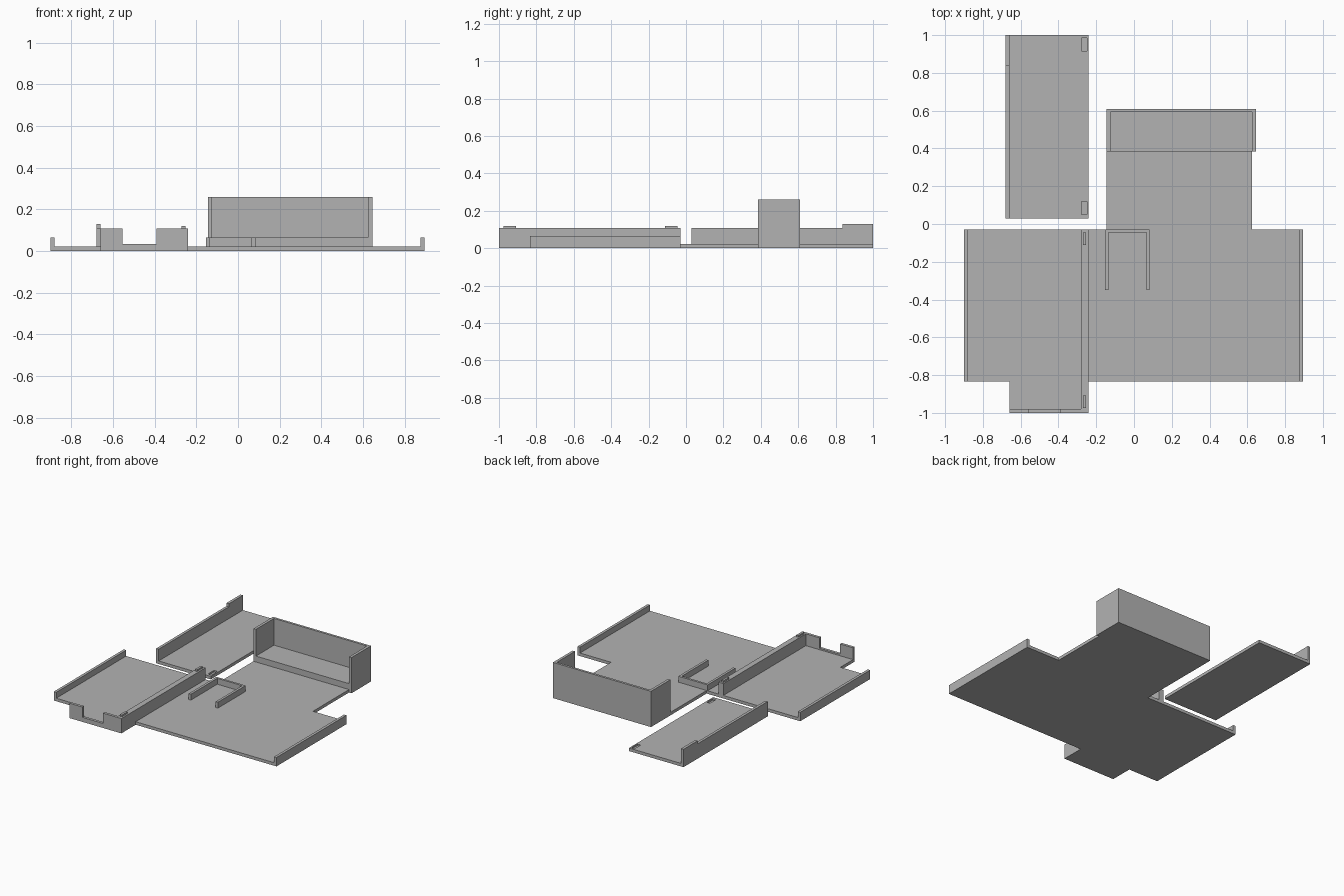
import bpy
import bmesh

if "Cube" in bpy.data.objects:
    bpy.data.objects.remove(bpy.data.objects["Cube"], do_unlink=True)

grey = bpy.data.materials.new("plain grey")
grey.use_nodes = True
colour = (0.45, 0.45, 0.45, 1)
grey.diffuse_color = colour
grey.node_tree.nodes["Principled BSDF"].inputs["Base Color"].default_value = colour

FLOOR = 0.022   # plate thickness
WALL = 0.02     # thin wall thickness
LOW, HIGH = 0.065, 0.108


def prism(name, outline, axis, start, end):
    """Extrude a 2D outline along z, y or x."""
    place = {"x": lambda a, b: (start, a, b),
             "y": lambda a, b: (a, start, b),
             "z": lambda a, b: (a, b, start)}[axis]
    bm = bmesh.new()
    face = bm.faces.new([bm.verts.new(place(a, b)) for a, b in outline])
    grown = bmesh.ops.extrude_face_region(bm, geom=[face])
    offset = [end - start if axis == k else 0 for k in "xyz"]
    moved = [g for g in grown["geom"] if isinstance(g, bmesh.types.BMVert)]
    bmesh.ops.translate(bm, verts=moved, vec=offset)
    bmesh.ops.recalc_face_normals(bm, faces=bm.faces)
    mesh = bpy.data.meshes.new(name)
    bm.to_mesh(mesh)
    bm.free()
    mesh.materials.append(grey)
    obj = bpy.data.objects.new(name, mesh)
    bpy.context.collection.objects.link(obj)
    return obj


def box(name, x, y, z):
    corners = [(x[0], y[0]), (x[1], y[0]), (x[1], y[1]), (x[0], y[1])]
    return prism(name, corners, "z", *z)


# Main floor with front and back tabs
L, R, FRONT, BACK = -0.9, 0.895, -0.835, -0.03
TRAY_L, TRAY_R = -0.145, 0.625
prism("base_plate", [
    (L, FRONT), (-0.66, FRONT), (-0.66, -1), (-0.24, -1), (-0.24, FRONT),
    (R, FRONT), (R, BACK), (TRAY_R, BACK), (TRAY_R, 0.61),
    (TRAY_L, 0.61), (TRAY_L, BACK), (L, BACK)], "z", 0, FLOOR)

# Low rims on both sides
box("right_rim", (L, L + WALL), (FRONT, BACK), (FLOOR, LOW))
box("left_rim", (R - WALL, R), (FRONT, BACK), (FLOOR, LOW))

# Divider and its locating pegs
box("divider_wall", (-0.28, -0.24), (-1, BACK), (FLOOR, HIGH))
for place, y in (("front", -0.975), ("back", -0.112)):
    box(place + "_peg", (-0.27, -0.253), (y, y + 0.067), (HIGH, 0.12))

# Notched wall on the front tab
prism("front_notched_wall", [
    (-0.66, FLOOR), (-0.28, FLOOR), (-0.28, HIGH), (-0.39, HIGH),
    (-0.39, 0.033), (-0.555, 0.033), (-0.555, HIGH), (-0.66, HIGH)],
    "y", -1, -1 + WALL)

# U-shaped bracket open to the front
prism("u_bracket", [
    (-0.153, -0.35), (-0.135, -0.35), (-0.135, -0.046), (0.065, -0.046),
    (0.065, -0.35), (0.083, -0.35), (0.083, BACK), (-0.153, BACK)],
    "z", FLOOR, LOW)
box("bracket_overhang", (-0.153, TRAY_L), (-0.35, BACK), (0, FLOOR))

# Open-fronted rear compartment with raised floor
prism("compartment_walls", [
    (TRAY_L, 0.385), (-0.125, 0.385), (-0.125, 0.593), (0.625, 0.593),
    (0.625, 0.385), (0.645, 0.385), (0.645, 0.61), (TRAY_L, 0.61)],
    "z", 0, 0.26)
box("compartment_floor", (-0.125, 0.625), (0.385, 0.593), (FLOOR, LOW))

# Separate lid with blind slots for the pegs
lid = box("lid_plate", (-0.68, -0.24), (0.03, 1), (0, FLOOR))
for place, y in (("front", 0.05), ("back", 0.917)):
    cutter = box(place + "_slot_cutter", (-0.277, -0.25), (y, y + 0.069), (0.01, 0.05))
    cutter.hide_render = True
    cutter.hide_viewport = True
    cut = lid.modifiers.new(place + " slot", "BOOLEAN")
    cut.operation = "DIFFERENCE"
    cut.solver = "EXACT"
    cut.object = cutter

# Lid side wall, stepped up at the back
prism("lid_wall", [
    (0.03, FLOOR), (1, FLOOR), (1, 0.13), (0.838, 0.13),
    (0.838, HIGH), (0.03, HIGH)], "x", -0.68, -0.66)
